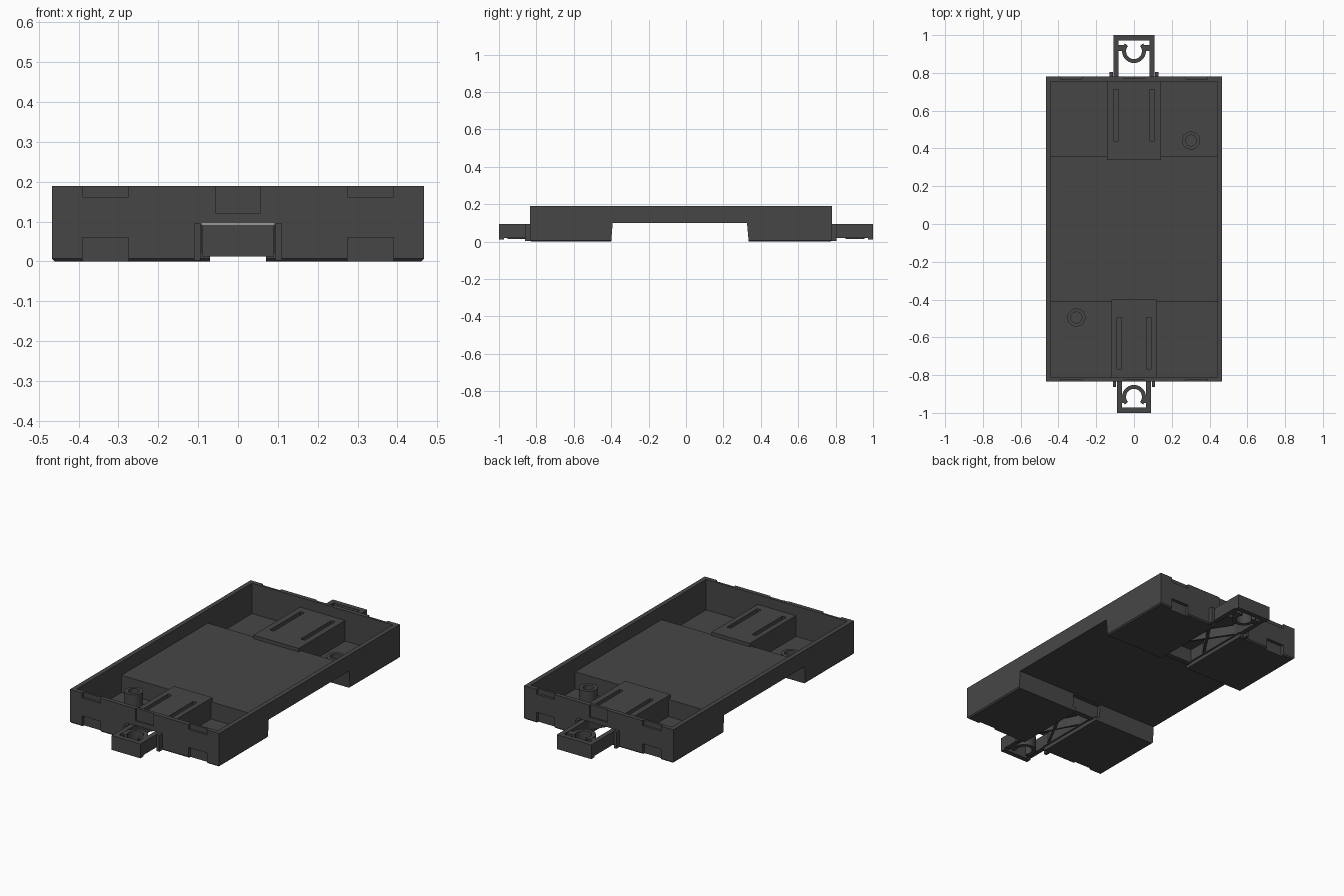
import bpy, bmesh, math
from mathutils import Vector

cube = bpy.data.objects.get("Cube")
if cube:
    bpy.data.objects.remove(cube, do_unlink=True)

# Single dark plastic
plastic = bpy.data.materials.new("dark_grey_plastic")
plastic.use_nodes = True
COLOUR = (0.062, 0.062, 0.062, 1)
plastic.diffuse_color = COLOUR
bsdf = next(n for n in plastic.node_tree.nodes if n.type == 'BSDF_PRINCIPLED')
bsdf.inputs["Base Color"].default_value = COLOUR
bsdf.inputs["Roughness"].default_value = 0.6


def finish(bm, name):
    bmesh.ops.recalc_face_normals(bm, faces=bm.faces[:])
    me = bpy.data.meshes.new(name)
    bm.to_mesh(me)
    bm.free()
    me.materials.append(plastic)
    ob = bpy.data.objects.new(name, me)
    bpy.context.collection.objects.link(ob)
    return ob


def add_prism(bm, pts, lo, hi, axis='z'):
    """Extrude a 2D outline along z (x, y points) or along x (y, z points)."""
    def place(p, h):
        return (p[0], p[1], h) if axis == 'z' else (h, p[0], p[1])
    face = bm.faces.new([bm.verts.new(place(p, lo)) for p in pts])
    ext = bmesh.ops.extrude_face_region(bm, geom=[face])
    step = Vector((0, 0, hi - lo)) if axis == 'z' else Vector((hi - lo, 0, 0))
    bmesh.ops.translate(bm, verts=[g for g in ext['geom'] if isinstance(g, bmesh.types.BMVert)], vec=step)


def add_box(bm, x0, x1, y0, y1, z0, z1):
    add_prism(bm, [(x0, y0), (x1, y0), (x1, y1), (x0, y1)], z0, z1)


def arc(cx, cy, r, a0, a1, n):
    return [(cx + r * math.cos(math.radians(a0 + (a1 - a0) * i / n)),
             cy + r * math.sin(math.radians(a0 + (a1 - a0) * i / n))) for i in range(n + 1)]


def cut(target, *box):
    bm = bmesh.new()
    add_box(bm, *box)
    cutter = finish(bm, "cutter")
    cutter.hide_render = True
    mod = target.modifiers.new("cut", 'BOOLEAN')
    mod.operation, mod.solver, mod.object = 'DIFFERENCE', 'EXACT', cutter
    bpy.context.view_layer.objects.active = target
    bpy.ops.object.modifier_apply(modifier=mod.name)
    bpy.data.objects.remove(cutter, do_unlink=True)


# Sizes
HX, WALL, TOP = 0.467, 0.026, 0.19
IX = HX - WALL
FLOOR, WELL, PLATEAU = 0.115, 0.018, 0.135
# Per end: direction, outer wall, well inner edge, plateau edge, plateau half width, slider half width, rib end
ENDS = [
    dict(s=-1, wall=0.835, well=0.412, plat=0.40, pw=0.12, w=0.09, rib=0.862, label="front"),
    dict(s=1, wall=0.78, well=0.36, plat=0.34, pw=0.142, w=0.108, rib=0.805, label="back"),
]


def ends_y(s, a, b):
    return (a, b) if s > 0 else (-b, -a)


# Tray body: side profile with two feet
bm = bmesh.new()
profile = [(-0.835, 0), (-0.40, 0), (-0.392, 0.1), (0.326, 0.1), (0.335, 0),
           (0.78, 0), (0.78, TOP), (-0.835, TOP)]
add_prism(bm, profile, -HX, HX, 'x')
low = [e for e in bm.edges if all(v.co.z < 0.001 for v in e.verts)
       and not (abs(e.verts[0].co.y) < 0.5 and abs(e.verts[1].co.y) < 0.5)]
bmesh.ops.bevel(bm, geom=low, offset=0.007, segments=1, affect='EDGES')
tray = finish(bm, "tray")

# Main cavity, then the floor between the two plateaus
cut(tray, -IX, IX, -0.81, 0.755, PLATEAU, 0.3)
cut(tray, -IX, IX, -0.40, 0.34, FLOOR, 0.2)

for e in ENDS:
    s, wall, w = e['s'], e['wall'], e['w']
    inner = wall - 0.025
    # Slider channel and its narrower open bottom
    cut(tray, -w - 0.002, w + 0.002, *ends_y(s, 0.2, wall + 0.1), 0.022, 0.095)
    cut(tray, -w + 0.02, w - 0.02, *ends_y(s, 0.2, wall + 0.1), -0.05, 0.05)
    for m in (-1, 1):
        # Shelf, deep well and slot through the plateau
        xa, xb = sorted((m * e['pw'], m * IX))
        cut(tray, xa, xb, *ends_y(s, e['plat'] - 0.02, inner), FLOOR, 0.2)
        cut(tray, xa, xb, *ends_y(s, e['well'], inner), WELL, 0.2)
        c = m * (w - 0.012)
        cut(tray, c - 0.012, c + 0.012, *ends_y(s, wall - 0.34, wall - 0.068), 0.08, 0.2)
        # Latch recesses at the foot and rim of the end wall
        xa, xb = sorted((m * 0.275, m * 0.39))
        cut(tray, xa, xb, *ends_y(s, wall - 0.018, wall + 0.05), -0.05, 0.06)
        cut(tray, xa, xb, *ends_y(s, wall - 0.013, wall + 0.05), 0.162, 0.25)
    # Shallow middle recess in the end wall
    cut(tray, -0.056, 0.056, *ends_y(s, wall - 0.008, wall + 0.05), 0.122, 0.25)

# Guide ribs beside each channel mouth
for e in ENDS:
    bm = bmesh.new()
    for m in (-1, 1):
        xa, xb = sorted((m * (e['w'] + 0.004), m * (e['w'] + 0.021)))
        add_box(bm, xa, xb, *ends_y(e['s'], e['wall'] - 0.01, e['rib']), 0.002, 0.095)
    finish(bm, e['label'] + "_guide_ribs")

# Hollow screw posts in opposite wells
for name, x, y in (("front_screw_post", -0.305, -0.495), ("back_screw_post", 0.302, 0.442)):
    bm = bmesh.new()
    n = 32
    rings = []
    for r, z in ((0.048, WELL - 0.004), (0.048, 0.095), (0.029, 0.095), (0.029, 0.03)):
        rings.append([bm.verts.new((x + r * math.cos(2 * math.pi * i / n),
                                    y + r * math.sin(2 * math.pi * i / n), z)) for i in range(n)])
    for a, b in zip(rings, rings[1:]):
        for i in range(n):
            bm.faces.new((a[i], a[(i + 1) % n], b[(i + 1) % n], b[i]))
    bm.faces.new(rings[0])
    bm.faces.new(rings[-1])
    finish(bm, name)

# Sliding mounting clips
for e in ENDS:
    s, w, wall = e['s'], e['w'], e['wall']
    bm = bmesh.new()
    z0, z1 = 0.012, 0.093
    bar = 0.027
    ring_y = 0.915
    # Outer end bar
    add_box(bm, -w, w, *ends_y(s, 0.972, 1.0), z0, z1)
    for m in (-1, 1):
        # Exposed side bars, and rails running inside the channel
        xa, xb = sorted((m * (w - bar), m * w))
        add_box(bm, xa, xb, *ends_y(s, wall + 0.002, 0.972), z0 + 0.008, z1)
        add_box(bm, xa, xb, *ends_y(s, e['plat'] + 0.01, wall + 0.002), 0.024, z1)
        # Lugs joining the ring to the side bars
        xa, xb = sorted((m * 0.048, m * (w - bar + 0.003)))
        add_box(bm, xa, xb, *ends_y(s, 0.915, 0.948), z0 + 0.002, z1 - 0.002)
        # Spring arms under the plateau
        for ya, yb in ((wall - 0.04, wall - 0.17), (wall - 0.30, wall - 0.17)):
            pts = [(m * (w - bar + 0.004), ya - 0.012), (m * (w - bar + 0.004), ya + 0.012),
                   (0, yb + 0.012), (0, yb - 0.012)]
            add_prism(bm, [(px, py * s) for px, py in pts], 0.03, 0.085)
    # Open ring
    ring = arc(0, ring_y, 0.063, 140, 400, 28) + arc(0, ring_y, 0.042, 400, 140, 28)
    add_prism(bm, [(px, py * s) for px, py in ring], z0 + 0.002, z1 - 0.001)
    # Inner cross bar
    add_box(bm, -w + bar, w - bar, *ends_y(s, e['plat'] + 0.01, e['plat'] + 0.04), 0.012, z1)
    finish(bm, e['label'] + "_clip")

# Keep sharp edges while smoothing round parts
bpy.ops.object.select_all(action='DESELECT')
for ob in bpy.context.scene.objects:
    if ob.type == 'MESH' and ("post" in ob.name or "clip" in ob.name):
        ob.select_set(True)
        bpy.context.view_layer.objects.active = ob
bpy.ops.object.shade_smooth_by_angle(angle=math.radians(30))
